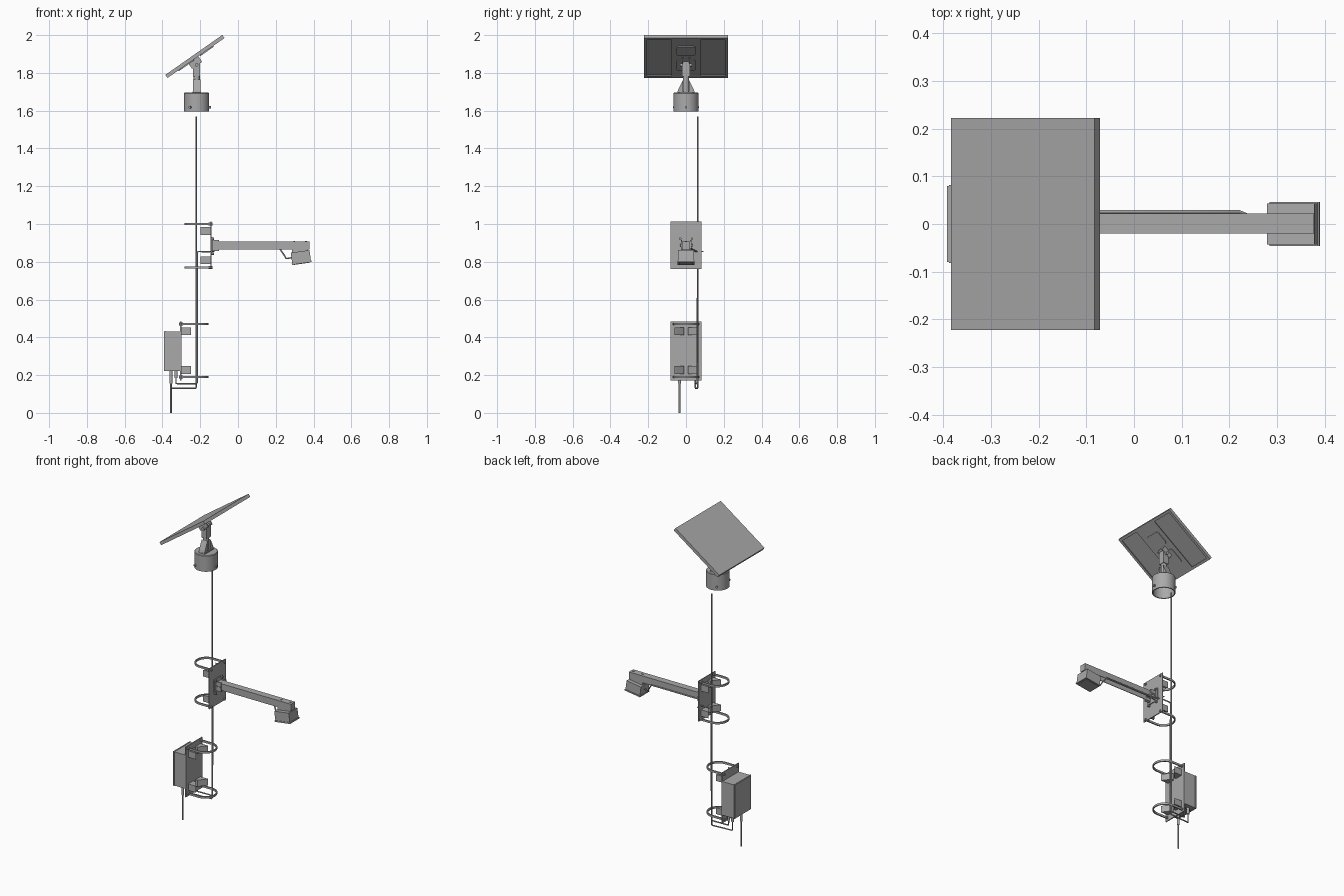
import bpy, bmesh, math
from mathutils import Vector, Matrix

cube = bpy.data.objects.get("Cube")
if cube:
    bpy.data.objects.remove(cube, do_unlink=True)

grey = bpy.data.materials.new("plain grey")
grey.use_nodes = True
grey.diffuse_color = (0.4, 0.4, 0.4, 1)
grey.node_tree.nodes["Principled BSDF"].inputs["Base Color"].default_value = (0.4, 0.4, 0.4, 1)

POLE_X = -0.219


def finish(name, bm, matrix=None, smooth=False):
    """Turn a bmesh into a named grey object."""
    bmesh.ops.recalc_face_normals(bm, faces=bm.faces)
    mesh = bpy.data.meshes.new(name)
    bm.to_mesh(mesh)
    bm.free()
    mesh.materials.append(grey)
    ob = bpy.data.objects.new(name, mesh)
    bpy.context.collection.objects.link(ob)
    if matrix:
        ob.matrix_world = matrix
    if smooth:
        bpy.ops.object.select_all(action='DESELECT')
        ob.select_set(True)
        bpy.context.view_layer.objects.active = ob
        bpy.ops.object.shade_smooth_by_angle(angle=math.radians(35))
    return ob


def box(name, x, y, z, matrix=None):
    """Box from (low, high) ranges."""
    bm = bmesh.new()
    size = [r[1] - r[0] for r in (x, y, z)]
    mid = [(r[1] + r[0]) / 2 for r in (x, y, z)]
    bmesh.ops.create_cube(bm, size=1, matrix=Matrix.Translation(mid) @ Matrix.Diagonal((*size, 1)))
    return finish(name, bm, matrix)


def rod(name, a, b, r, sides=16, matrix=None):
    """Cylinder between two points."""
    a, b = Vector(a), Vector(b)
    turn = (b - a).to_track_quat('Z', 'Y').to_matrix().to_4x4()
    bm = bmesh.new()
    bmesh.ops.create_cone(bm, cap_ends=True, segments=sides, radius1=r, radius2=r,
                          depth=(b - a).length, matrix=Matrix.Translation((a + b) / 2) @ turn)
    return finish(name, bm, matrix, smooth=sides > 8)


def prism(name, points, z0, z1, matrix=None):
    """Extrude an xy outline from z0 to z1."""
    bm = bmesh.new()
    face = bm.faces.new([bm.verts.new((px, py, z0)) for px, py in points])
    top = bmesh.ops.extrude_face_region(bm, geom=[face])["geom"]
    bmesh.ops.translate(bm, vec=(0, 0, z1 - z0), verts=[v for v in top if isinstance(v, bmesh.types.BMVert)])
    return finish(name, bm, matrix, smooth=len(points) > 12)


def cable(name, points, r=0.004):
    """Round cable along a path."""
    curve = bpy.data.curves.new(name, 'CURVE')
    curve.dimensions = '3D'
    curve.bevel_depth = r
    curve.bevel_resolution = 2
    curve.use_fill_caps = True
    line = curve.splines.new('POLY')
    line.points.add(len(points) - 1)
    for p, co in zip(line.points, points):
        p.co = (*co, 1)
    curve.materials.append(grey)
    ob = bpy.data.objects.new(name, curve)
    bpy.context.collection.objects.link(ob)


def rounded(cx, cy, w, h, r):
    """Rounded rectangle outline."""
    out = []
    for i, (sx, sy) in enumerate(((1, 1), (-1, 1), (-1, -1), (1, -1))):
        for k in range(5):
            a = math.radians(90 * i + 22.5 * k)
            out.append((cx + sx * (w / 2 - r) + r * math.cos(a), cy + sy * (h / 2 - r) + r * math.sin(a)))
    return out


# Solar panel: local x runs up the slope, local z is the panel normal
tilt = Matrix.Translation((-0.228, 0, 1.887)) @ Matrix.Rotation(math.radians(-35), 4, 'Y')
L, W, T = 0.184, 0.2225, 0.01
box("panel_sheet", (-L, L), (-W, W), (T - 0.006, T), tilt)
for s in (-1, 1):
    box("panel_end_frame", sorted((s * L, s * (L - 0.008))), (-W, W), (-T, T - 0.001), tilt)
    box("panel_side_frame", (-L, L), sorted((s * W, s * (W - 0.008))), (-T, T - 0.001), tilt)
    box("panel_end_lip", sorted((s * L, s * (L - 0.016))), (-W, W), (-T, -T + 0.002), tilt)
    box("panel_side_lip", (-L, L), sorted((s * W, s * (W - 0.016))), (-T, -T + 0.002), tilt)
box("panel_back_plate", (-L + 0.004, L - 0.004), (-0.078, 0.078), (-T, -T + 0.004), tilt)
prism("junction_box", rounded(0.068, 0, 0.085, 0.1, 0.015), -T - 0.005, -T, tilt)
prism("mount_pad", rounded(-0.065, 0, 0.1, 0.1, 0.015), -T - 0.005, -T, tilt)
for s in (-1, 1):
    box("tilt_ear", (-0.05, 0.015), sorted((s * 0.016, s * 0.022)), (-0.045, -T), tilt)

# Pole cap: hollow sleeve closed at the top
bm = bmesh.new()
profile = [(0, 1.695), (0.063, 1.695), (0.066, 1.692), (0.066, 1.595), (0.06, 1.595), (0.06, 1.685), (0, 1.685)]
verts = [bm.verts.new((r, 0, z)) for r, z in profile]
edges = [bm.edges.new(pair) for pair in zip(verts, verts[1:])]
bmesh.ops.spin(bm, geom=verts + edges, cent=(0, 0, 0), axis=(0, 0, 1), angle=2 * math.pi, steps=40)
bmesh.ops.remove_doubles(bm, verts=bm.verts, dist=0.0001)
finish("pole_cap", bm, Matrix.Translation((POLE_X, 0, 0)), smooth=True)
for i in range(3):
    d = Vector((math.cos(i * math.tau / 3), math.sin(i * math.tau / 3), 0))
    c = Vector((POLE_X, 0, 1.618))
    rod("cap_bolt", c + d * 0.06, c + d * 0.075, 0.007, 6)

# Mast carrying the panel
rod("mast", (POLE_X, 0, 1.69), (POLE_X, 0, 1.83), 0.017, 20)
box("mast_foot", (POLE_X - 0.022, POLE_X + 0.022), (-0.045, 0.045), (1.695, 1.701))
side = Matrix.Translation((POLE_X, 0, 0)) @ Matrix.Rotation(math.pi / 2, 4, 'X') @ Matrix.Rotation(math.pi / 2, 4, 'Y')
for s in (-1, 1):
    prism("mast_gusset", [(s * 0.015, 1.7), (s * 0.045, 1.7), (s * 0.04, 1.715), (s * 0.015, 1.765)],
          -0.02, 0.02, side)
box("mast_head", (POLE_X - 0.018, POLE_X + 0.018), (-0.02, 0.02), (1.78, 1.86))
rod("tilt_bolt", (POLE_X, -0.032, 1.842), (POLE_X, 0.032, 1.842), 0.009, 12)
rod("mast_bolt", (POLE_X, -0.026, 1.73), (POLE_X, 0.026, 1.73), 0.007, 12)


def clamp_set(name, plate_x, way, z0, z1, strap_z, block_z):
    """Mounting plate with two pole straps, wedge seats and corner bolts; way points to the pole."""
    box(name + "_plate", sorted((plate_x, plate_x - way * 0.006)), (-0.083, 0.081), (z0, z1))
    reach = 0.075 if way > 0 else 0.07
    for z in strap_z:
        def arc(r):
            turn = [math.radians(-90 + 7.5 * k) for k in range(25)]
            pts = [(plate_x + way * (reach + r * math.cos(a)), r * math.sin(a)) for a in turn]
            return [(plate_x - way * 0.004, -r)] + pts + [(plate_x - way * 0.004, r)]
        prism(name + "_strap", arc(0.068) + arc(0.061)[::-1], z - 0.006, z + 0.006)
        for s in (-1, 1):
            rod(name + "_strap_nut", (plate_x - way * 0.012, s * 0.0645, z), (plate_x + way * 0.01, s * 0.0645, z), 0.008, 6)
    for z in block_z:
        for s in (-1, 1):
            wedge = [(plate_x, s * 0.01), (plate_x, s * 0.06), (plate_x + way * 0.052, s * 0.06),
                     (plate_x + way * 0.045, s * 0.05), (plate_x + way * 0.014, s * 0.01)]
            prism(name + "_seat", wedge, z - 0.02, z + 0.02)


clamp_set("arm_mount", -0.146, -1, 0.762, 1.013, (1.0, 0.77), (0.963, 0.807))
clamp_set("box_mount", -0.3, 1, 0.172, 0.485, (0.47, 0.19), (0.433, 0.227))

# Arm: channel open underneath, with its base bracket and screws
box("arm_top", (-0.138, 0.378), (-0.02, 0.022), (0.904, 0.908))
for y in (-0.02, 0.018):
    box("arm_side", (-0.138, 0.378), (y, y + 0.004), (0.866, 0.906))
box("arm_end", (0.374, 0.378), (-0.02, 0.022), (0.866, 0.906))
box("arm_base", (-0.14, -0.134), (-0.04, 0.042), (0.85, 0.93))
for y in (-0.026, 0.022):
    box("arm_cheek", (-0.14, -0.1), (y, y + 0.006), (0.858, 0.915))
for z in (0.842, 0.922):
    for y in (-0.03, 0.032):
        rod("base_bolt", (-0.14, y, z), (-0.126, y, z), 0.007, 6)
for x in (-0.125, -0.108):
    rod("cheek_bolt", (x, -0.032, 0.887), (x, 0.034, 0.887), 0.006, 6)
for x in (0.298, 0.36):
    rod("arm_screw", (x, 0.001, 0.862), (x, 0.001, 0.911), 0.005, 12)

# Lamp head tilted under the arm
head = Matrix.Translation((0.333, 0, 0.825)) @ Matrix.Rotation(math.radians(-8), 4, 'Y')
box("lamp_body", (-0.05, 0.05), (-0.043, 0.043), (-0.028, 0.03), head)
box("lamp_rim", (-0.053, 0.053), (-0.046, 0.046), (-0.034, -0.026), head)
box("lamp_lens", (-0.044, 0.044), (-0.037, 0.037), (-0.036, -0.033), head)
box("lamp_bracket", (0.285, 0.37), (-0.018, 0.02), (0.845, 0.868))

# Control box
box("control_box", (-0.392, -0.306), (-0.08, 0.08), (0.223, 0.432))
box("box_lid_edge", (-0.388, -0.382), (-0.082, 0.082), (0.221, 0.434))
for x, y in ((-0.355, -0.035), (-0.328, 0.05), (-0.355, 0.05)):
    rod("cable_gland", (x, y, 0.155 if y < 0 else 0.185), (x, y, 0.224), 0.008, 12)

# Cables
cable("ground_cable", [(-0.355, -0.035, 0.2), (-0.355, -0.035, 0)], 0.005)
cable("panel_cable", [(-0.355, 0.05, 0.2), (-0.355, 0.05, 0.132), (-0.35, 0.051, 0.13), (-0.224, 0.06, 0.13),
                      (-0.222, 0.063, 0.135), (-0.222, 0.063, 1.57)])
cable("lamp_cable", [(-0.328, 0.05, 0.2), (-0.328, 0.05, 0.157), (-0.322, 0.05, 0.155), (-0.22, 0.053, 0.155),
                     (-0.216, 0.058, 0.16), (-0.216, 0.062, 0.848), (-0.21, 0.062, 0.854), (-0.15, 0.062, 0.854),
                     (-0.13, 0.05, 0.856), (-0.1, 0.026, 0.87), (0.22, 0.026, 0.87), (0.245, 0.015, 0.835),
                     (0.255, 0.01, 0.817), (0.29, 0, 0.822)])
rod("cable_pin", (-0.143, 0.055, 0.854), (-0.143, 0.093, 0.854), 0.003, 10)
